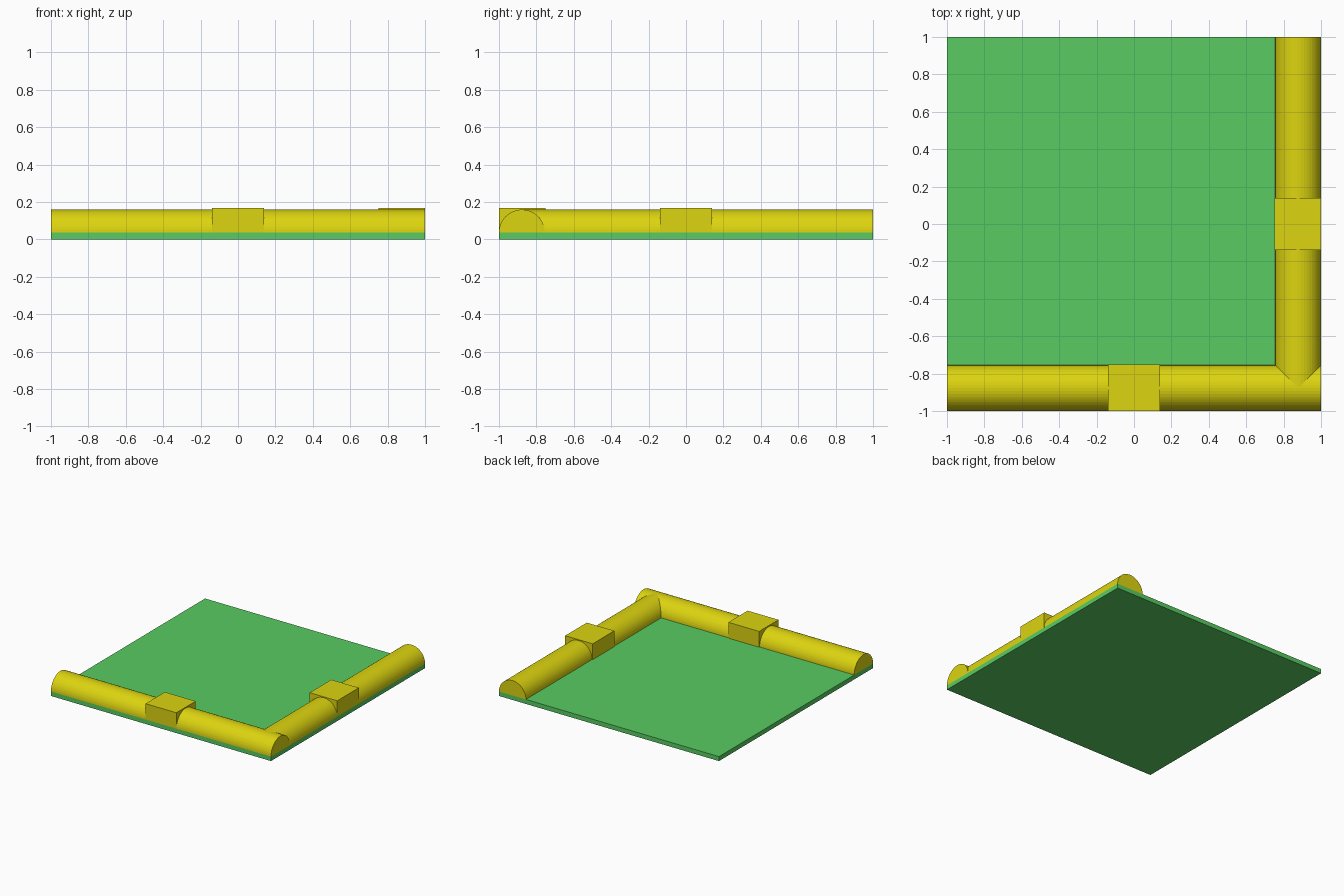
import bpy, bmesh, math

if "Cube" in bpy.data.objects:
    bpy.data.objects.remove(bpy.data.objects["Cube"])

BASE_H = 0.037   # plate thickness
R = 0.1225       # rail radius
C = 1 - R        # rail centre line distance from the middle
SEGS = 24        # facets on each half-round rail


def material(name, color):
    m = bpy.data.materials.new(name)
    m.diffuse_color = color
    m.use_nodes = True
    m.node_tree.nodes["Principled BSDF"].inputs["Base Color"].default_value = m.diffuse_color
    return m


green = material("green", (0.10, 0.60, 0.12, 1))
yellow = material("yellow", (0.72, 0.66, 0.005, 1))


def finish(name, bm, mat):
    bmesh.ops.recalc_face_normals(bm, faces=bm.faces)
    mesh = bpy.data.meshes.new(name)
    bm.to_mesh(mesh)
    bm.free()
    mesh.materials.append(mat)
    obj = bpy.data.objects.new(name, mesh)
    bpy.context.collection.objects.link(obj)
    return obj


def box(name, lo, hi, mat):
    bm = bmesh.new()
    bmesh.ops.create_cube(bm, size=1)
    for v in bm.verts:
        v.co = [(a + b) / 2 + c * (b - a) for a, b, c in zip(lo, hi, v.co)]
    return finish(name, bm, mat)


def rail(name, point, start, end):
    """Half-round bar; point(along, across, height) gives the position."""
    bm = bmesh.new()
    arc = [(R * math.cos(math.pi * i / SEGS), BASE_H + R * math.sin(math.pi * i / SEGS))
           for i in range(SEGS + 1)]
    a, b = [[bm.verts.new(point(t, u, z)) for u, z in arc] for t in (start, end)]
    bm.faces.new(a)
    bm.faces.new(b)
    for i in range(SEGS + 1):
        j = (i + 1) % (SEGS + 1)
        bm.faces.new((a[i], a[j], b[j], b[i]))
    return finish(name, bm, yellow)


# flat tile
box("base_plate", (-1, -1, 0), (1, 1, BASE_H), green)

# half-round rails along the front and right edges, meeting at the corner
rail("front_rail", lambda t, u, z: (t, u - C, z), -1, 1)
rail("right_rail", lambda t, u, z: (u + C, t, z), -C, 1)

# square blocks clasping the middle of each rail
box("front_block", (-0.14, -1, BASE_H), (0.14, -0.75, 0.167), yellow)
box("right_block", (0.75, -0.14, BASE_H), (1, 0.14, 0.167), yellow)
